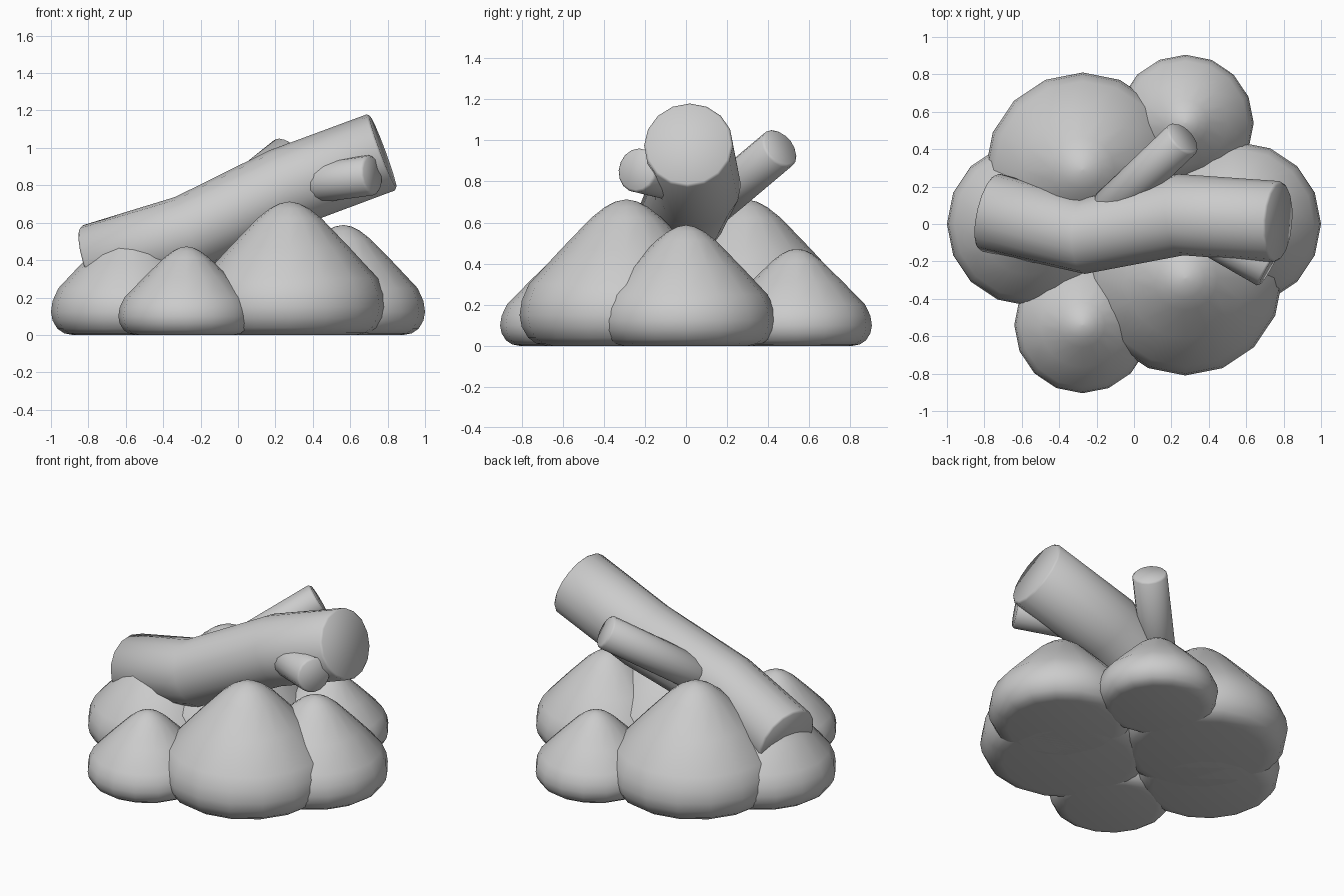
import bpy
import math
from mathutils import Vector

if "Cube" in bpy.data.objects:
    bpy.data.objects.remove(bpy.data.objects["Cube"])

SIDES = 16


def loft(name, rings, angle):
    """Skin a list of (centre, axis_u, axis_v, radius) rings and cap both ends."""
    verts, faces = [], []
    for c, u, v, r in rings:
        for i in range(SIDES):
            a = 2 * math.pi * i / SIDES
            verts.append(c + u * (r * math.cos(a)) + v * (r * math.sin(a)))
    for k in range(len(rings) - 1):
        for i in range(SIDES):
            j = (i + 1) % SIDES
            a, b = k * SIDES, (k + 1) * SIDES
            faces.append((a + i, a + j, b + j, b + i))
    faces.append(tuple(reversed(range(SIDES))))
    faces.append(tuple(range(len(verts) - SIDES, len(verts))))
    mesh = bpy.data.meshes.new(name)
    mesh.from_pydata(verts, [], faces)
    obj = bpy.data.objects.new(name, mesh)
    bpy.context.collection.objects.link(obj)
    bpy.ops.object.select_all(action='DESELECT')
    obj.select_set(True)
    bpy.context.view_layer.objects.active = obj
    bpy.ops.object.shade_smooth_by_angle(angle=math.radians(angle))
    return obj


def limb(name, points, radii, bevel=0.012):
    """Round bar along a path, with softly bevelled ends."""
    pts = [Vector(p) for p in points]
    n = len(pts)
    rings = []
    for i, p in enumerate(pts):
        t = Vector((0, 0, 0))
        if i > 0:
            t += (p - pts[i - 1]).normalized()
        if i < n - 1:
            t += (pts[i + 1] - p).normalized()
        t.normalize()
        side = Vector((0, 0, 1)).cross(t).normalized()
        up = t.cross(side)
        r = radii[i]
        # frame (side, up, t) is right-handed, so faces point outward
        if i == 0:
            rings.append((p, side, up, r - bevel))
            rings.append((p + t * bevel, side, up, r))
        elif i == n - 1:
            rings.append((p - t * bevel, side, up, r))
            rings.append((p, side, up, r - bevel))
        else:
            rings.append((p, side, up, r))
    return loft(name, rings, 50)


# Rounded cone profile: radius and height as fractions of full size
PROFILE = [(0.74, 0), (0.84, 0.015), (0.92, 0.055), (0.98, 0.13), (1, 0.21),
           (0.98, 0.31), (0.91, 0.425), (0.62, 0.655), (0.33, 0.875),
           (0.2, 0.95), (0.1, 0.987), (0.01, 1.0)]


def stone(name, x, y, radius, height):
    rings = [(Vector((x, y, z * height)), Vector((1, 0, 0)),
              Vector((0, 1, 0)), r * radius) for r, z in PROFILE]
    return loft(name, rings, 60)


# Ring of stones: each size appears twice, on opposite sides
for label, x, y, r, h in (("large_stone", 0.275, -0.29, 0.52, 0.712),
                          ("medium_stone", 0.563, 0.0, 0.437, 0.587),
                          ("small_stone", -0.275, -0.54, 0.365, 0.472)):
    stone(label + "_a", x, y, r, h)
    stone(label + "_b", -x, -y, r, h)

# Crooked log leaning across the stones
limb("log", [(-0.78, 0.065, 0.38), (-0.26, -0.06, 0.545),
             (0.25, 0.05, 0.785), (0.775, 0.012, 0.98)],
     [0.212, 0.207, 0.218, 0.217])

# Branch stubs
limb("front_branch", [(0.32, -0.01, 0.80), (0.72, -0.24, 0.855)], [0.108, 0.108])
limb("back_branch", [(-0.135, 0.08, 0.645), (0.265, 0.46, 0.965)], [0.105, 0.105])
